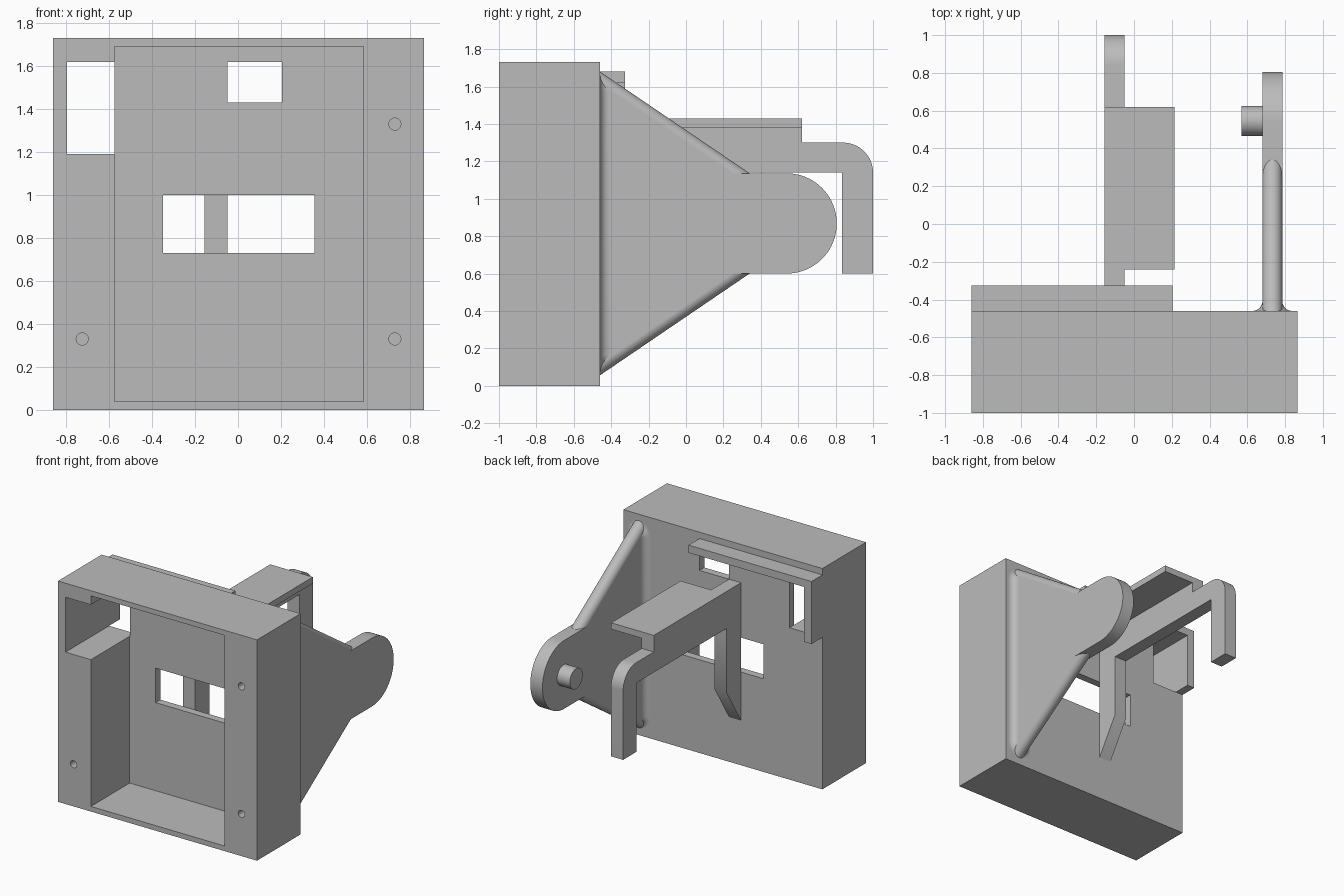
import bpy, bmesh
from math import sin, cos, pi
from mathutils import Vector

if "Cube" in bpy.data.objects:
    bpy.data.objects.remove(bpy.data.objects["Cube"], do_unlink=True)

grey = bpy.data.materials.new("matte grey")
grey.use_nodes = True
GREY = (0.5, 0.5, 0.5, 1)
grey.diffuse_color = GREY
grey.node_tree.nodes["Principled BSDF"].inputs["Base Color"].default_value = GREY


def make(name, bm, smooth=False):
    bmesh.ops.recalc_face_normals(bm, faces=bm.faces)
    mesh = bpy.data.meshes.new(name)
    bm.to_mesh(mesh)
    bm.free()
    mesh.materials.append(grey)
    ob = bpy.data.objects.new(name, mesh)
    bpy.context.collection.objects.link(ob)
    if smooth:
        select(ob)
        bpy.ops.object.shade_smooth_by_angle(angle=0.6)
    return ob


def select(ob):
    bpy.ops.object.select_all(action='DESELECT')
    ob.select_set(True)
    bpy.context.view_layer.objects.active = ob


def box(name, x, y, z):
    bm = bmesh.new()
    bmesh.ops.create_cube(bm, size=1)
    for v in bm.verts:
        v.co = [a + (b - a) * (c + 0.5) for c, (a, b) in zip(v.co, (x, y, z))]
    return make(name, bm)


def rod(name, start, end, radius, sides=32):
    a, b = Vector(start), Vector(end)
    bm = bmesh.new()
    bmesh.ops.create_cone(bm, cap_ends=True, segments=sides, radius1=radius,
                          radius2=radius, depth=(b - a).length)
    turn = (b - a).to_track_quat('Z', 'Y').to_matrix().to_4x4()
    bmesh.ops.transform(bm, matrix=turn, verts=bm.verts)
    bmesh.ops.translate(bm, vec=(a + b) / 2, verts=bm.verts)
    return make(name, bm, True)


def side_prism(name, x, outline):
    """Extrude a (y, z) outline across the x range."""
    bm = bmesh.new()
    face = bm.faces.new([bm.verts.new((x[0], y, z)) for y, z in outline])
    new = bmesh.ops.extrude_face_region(bm, geom=[face])["geom"]
    bmesh.ops.translate(bm, vec=(x[1] - x[0], 0, 0),
                        verts=[g for g in new if isinstance(g, bmesh.types.BMVert)])
    return make(name, bm, True)


def arc(cy, cz, r, a0, a1, n=24):
    return [(cy + r * cos(a0 + (a1 - a0) * i / n), cz + r * sin(a0 + (a1 - a0) * i / n))
            for i in range(n + 1)]


# Housing: open-fronted box with windows and blind screw holes
BACK = -0.46
housing = box("housing", (-0.86, 0.865), (-1, BACK), (0, 1.73))
THROUGH = (-1.1, -0.4)
cutters = [
    box("pocket_cutter", (-0.575, 0.585), (-1.1, -0.52), (0.04, 1.69)),
    box("corner_cutter", (-0.795, -0.574), THROUGH, (1.19, 1.62)),
    box("upper_window_cutter", (-0.05, 0.205), THROUGH, (1.43, 1.62)),
    box("middle_window_cutter", (-0.35, 0.355), THROUGH, (0.73, 1.0)),
]
for x, z in ((-0.725, 0.33), (0.73, 0.33), (0.73, 1.33)):
    cutters.append(rod("screw_hole_cutter", (x, -1.1, z), (x, -0.7, z), 0.028, 24))
for cutter in cutters:
    mod = housing.modifiers.new("cut", 'BOOLEAN')
    mod.operation, mod.solver, mod.object = 'DIFFERENCE', 'EXACT', cutter
    select(housing)
    bpy.ops.object.modifier_apply(modifier=mod.name)
    bpy.data.objects.remove(cutter, do_unlink=True)

# Raised lip around the rear corner opening
box("rear_lip_top", (-0.86, 0.205), (BACK, -0.325), (1.62, 1.68))
box("rear_lip_side", (-0.86, -0.795), (BACK, -0.325), (1.19, 1.62))

# Hooked arm with a pointed brace against the housing
side_prism("hook_arm", (-0.155, -0.05),
           [(BACK, 0.35), (-0.28, 0.64), (-0.28, 1.14), (0.835, 1.14), (0.835, 0.6), (1, 0.6)]
           + arc(0.84, 1.14, 0.16, 0, pi / 2, 16)
           + [(0.62, 1.30), (0.62, 1.43), (BACK, 1.43)])
box("arm_shelf", (-0.05, 0.215), (-0.24, 0.62), (1.38, 1.43))

# Pivot bracket: triangular web, rounded sloping edges, round-ended tab
MID, R = 0.868, 0.0525
PX = 0.7325
WEB = (PX - R, PX + R)
side_prism("pivot_tab", WEB,
           [(0.2, MID + 0.268), (0.2, MID - 0.268)] + arc(0.538, MID, 0.268, -pi / 2, pi / 2, 40))
outer_a, outer_b = Vector((-0.46, 0.812)), Vector((0.34, 0.268))
along = (outer_b - outer_a).normalized()
inset = Vector((along.y, -along.x)) * R
a, b = outer_a + inset, outer_b + inset
side_prism("bracket_web", WEB,
           [(a.x, MID + a.y), (b.x, MID + b.y), (b.x, MID - b.y), (a.x, MID - a.y)])
tip = b + along * 0.05
for side, name in ((1, "upper_bracket_edge"), (-1, "lower_bracket_edge")):
    rod(name, (PX, a.x, MID + side * a.y), (PX, tip.x, MID + side * tip.y), R)

# Concave flare where the bracket meets the housing
bm = bmesh.new()
rings, FL, HALF, N = [], 0.052, 0.705, 12
for i in range(9):
    t = i / 8 * pi / 2
    w, y = R + FL * (1 - sin(t)), BACK + FL * (1 - cos(t))
    ring = []
    for side, start in ((1, 0), (-1, pi)):
        for px, pz in arc(0, side * HALF, w, start, start + pi, N):
            ring.append(bm.verts.new((PX + px, y, MID + pz)))
    rings.append(ring)
for lo, hi in zip(rings, rings[1:]):
    for j in range(len(lo)):
        k = (j + 1) % len(lo)
        bm.faces.new((lo[j], lo[k], hi[k], hi[j]))
bm.faces.new(rings[0])
bm.faces.new(rings[-1])
make("bracket_base_flare", bm, True)

# Pivot pin on the inner side of the tab
rod("pivot_pin", (0.57, 0.545, MID), (0.7, 0.545, MID), 0.08, 40)
